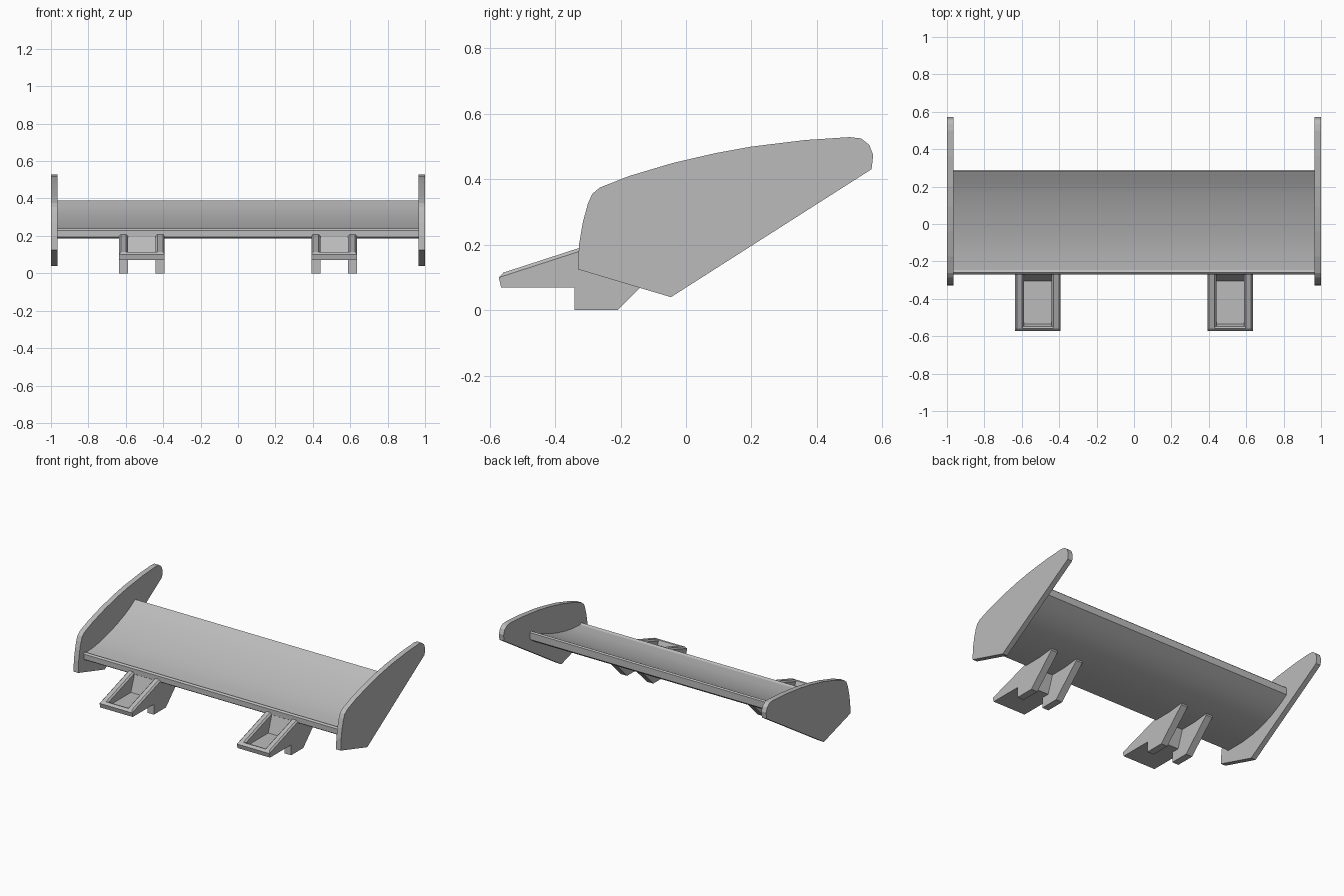
import bpy
import bmesh
from math import radians

cube = bpy.data.objects.get("Cube")
if cube:
    bpy.data.objects.remove(cube, do_unlink=True)

grey = bpy.data.materials.new("plain grey")
grey.use_nodes = True
grey.diffuse_color = (0.5, 0.5, 0.5, 1)
bsdf = next(n for n in grey.node_tree.nodes if n.type == 'BSDF_PRINCIPLED')
bsdf.inputs["Base Color"].default_value = grey.diffuse_color


def prism(name, profile, x0, x1, chamfer=0.0, on_edge=None):
    """Extrude a (y, z) profile along x; optionally chamfer chosen rim edges."""
    bm = bmesh.new()
    face = bm.faces.new([bm.verts.new((x0, y, z)) for y, z in profile])
    ext = bmesh.ops.extrude_face_region(bm, geom=[face])["geom"]
    bmesh.ops.translate(bm, vec=(x1 - x0, 0, 0),
                        verts=[g for g in ext if isinstance(g, bmesh.types.BMVert)])
    bmesh.ops.recalc_face_normals(bm, faces=bm.faces[:])
    if chamfer:
        rim = [e for e in bm.edges
               if abs(e.verts[0].co.x - e.verts[1].co.x) < 1e-5
               and all(on_edge(v.co) for v in e.verts)]
        bmesh.ops.bevel(bm, geom=rim, offset=chamfer, segments=1,
                        affect='EDGES', clamp_overlap=True)
    mesh = bpy.data.meshes.new(name)
    bm.to_mesh(mesh)
    bm.free()
    mesh.materials.append(grey)
    obj = bpy.data.objects.new(name, mesh)
    bpy.context.collection.objects.link(obj)
    return obj


# Curved wing blade with a front lip and a blunt trailing edge
wing_profile = [
    (-0.27, 0.195), (-0.27, 0.23), (-0.26, 0.24), (-0.245, 0.232),
    (-0.17, 0.236), (-0.09, 0.248), (0.0, 0.27), (0.08, 0.295),
    (0.16, 0.326), (0.22, 0.354), (0.265, 0.382), (0.28, 0.39),
    (0.288, 0.382), (0.288, 0.335), (0.22, 0.291), (0.14, 0.25),
    (0.06, 0.22), (-0.03, 0.199), (-0.13, 0.188), (-0.26, 0.187)]
wing = prism("wing_blade", wing_profile, -0.97, 0.97)
bpy.ops.object.select_all(action='DESELECT')
wing.select_set(True)
bpy.context.view_layer.objects.active = wing
bpy.ops.object.shade_smooth_by_angle(angle=radians(20))

# Upright end plates
plate_profile = [
    (-0.33, 0.125), (-0.327, 0.2), (-0.315, 0.27), (-0.3, 0.325),
    (-0.287, 0.355), (-0.263, 0.375), (-0.174, 0.41), (-0.04, 0.45),
    (0.09, 0.48), (0.2, 0.5), (0.364, 0.52), (0.5, 0.529),
    (0.535, 0.525), (0.56, 0.505), (0.572, 0.474), (0.567, 0.431),
    (-0.046, 0.04)]

# Mount cheeks: sloping rail, foot and slanted rear edge
cheek_profile = [
    (-0.565, 0.07), (-0.572, 0.1), (-0.558, 0.115), (-0.25, 0.215),
    (-0.02, 0.21), (-0.02, 0.19), (-0.21, 0.0), (-0.34, 0.0), (-0.34, 0.07)]

# Mount tray: front lip, floor and back wall
tray_profile = [
    (-0.565, 0.07), (-0.572, 0.1), (-0.558, 0.115), (-0.548, 0.113),
    (-0.535, 0.085), (-0.305, 0.085), (-0.265, 0.2), (-0.24, 0.2),
    (-0.285, 0.07)]


def rail_top(co):
    return co.y < -0.2 and co.z > 0.11


for side, s in (("left", 1), ("right", -1)):
    prism(side + "_end_plate", plate_profile, s * 0.965, s * 1.0)
    prism(side + "_mount_tray", tray_profile, s * 0.43, s * 0.6)
    for part, a, b in (("inner", 0.392, 0.44), ("outer", 0.588, 0.636)):
        prism(f"{side}_mount_{part}_cheek", cheek_profile, s * a, s * b,
              0.012, rail_top)
